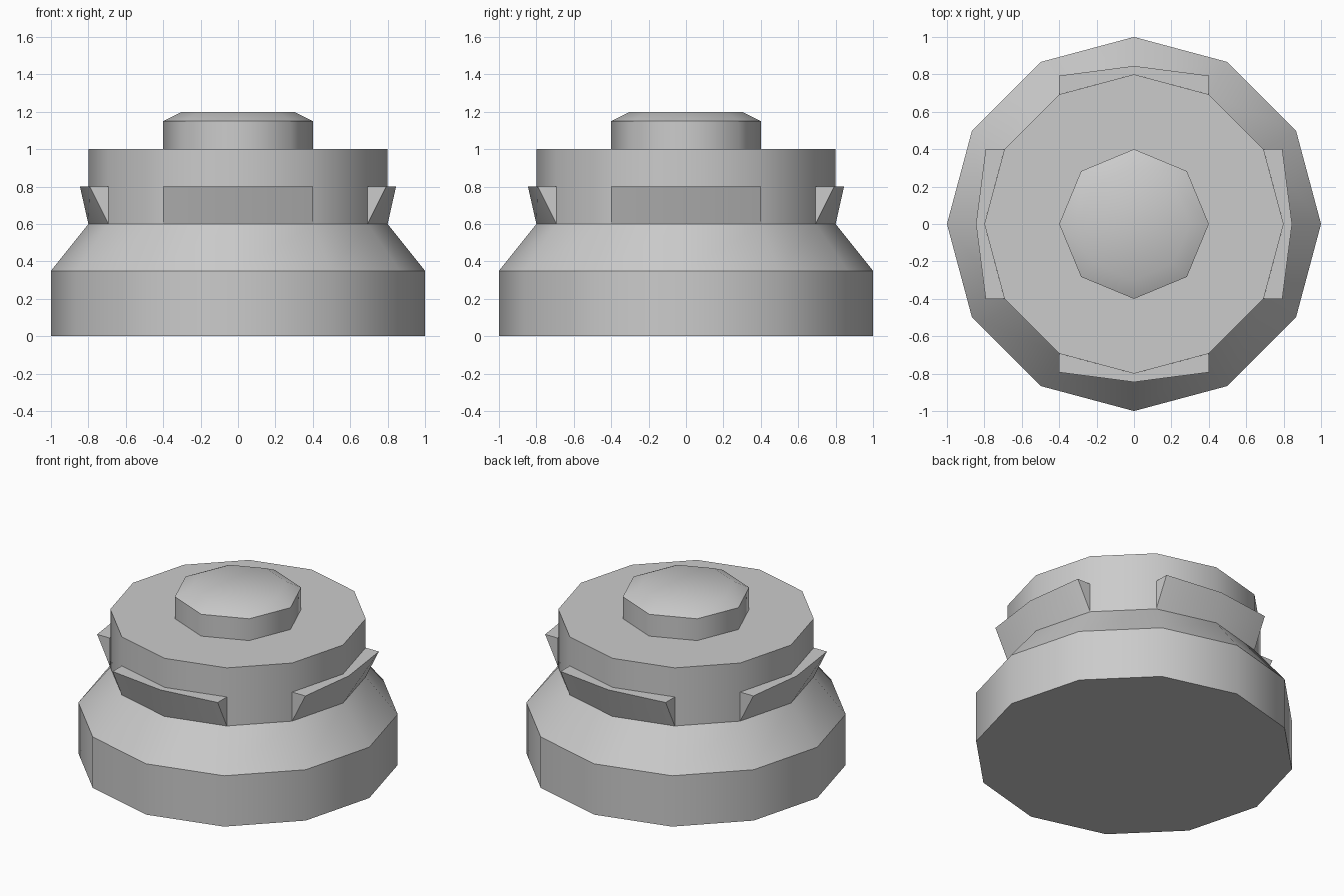
import bpy, bmesh
from math import cos, sin, tau, radians
from mathutils import Matrix

if "Cube" in bpy.data.objects:
    bpy.data.objects.remove(bpy.data.objects["Cube"])


def finish(name, bm, is_sharp):
    bmesh.ops.recalc_face_normals(bm, faces=bm.faces)
    for f in bm.faces:
        f.smooth = True
    for e in bm.edges:
        if len(e.link_faces) == 2:
            e.smooth = not is_sharp(e)
    me = bpy.data.meshes.new(name)
    bm.to_mesh(me)
    bm.free()
    ob = bpy.data.objects.new(name, me)
    bpy.context.collection.objects.link(ob)
    return ob


def turned(name, profile, sides, bottom=True):
    """Low-poly turned part; horizontal edges crisp, sides smooth."""
    bm = bmesh.new()
    rings = [[bm.verts.new((r * cos(tau * i / sides), r * sin(tau * i / sides), z))
              for i in range(sides)] for r, z in profile]
    for a, b in zip(rings, rings[1:]):
        for i in range(sides):
            j = (i + 1) % sides
            bm.faces.new((a[i], a[j], b[j], b[i]))
    bm.faces.new(rings[-1])
    if bottom:
        bm.faces.new(rings[0][::-1])

    def sharp(e):
        level = abs(e.verts[0].co.z - e.verts[1].co.z) < 1e-5
        return level and e.calc_face_angle() > radians(30)
    return finish(name, bm, sharp)


# Stepped body and button on top
turned("body", [(1, 0), (1, 0.35), (0.8, 0.6), (0.8, 1)], 12)
turned("top_button", [(0.4, 1), (0.4, 1.15), (0.3, 1.2)], 8, bottom=False)


# Four flared wedges around the neck (open where they meet the body)
def wedge(name, angle):
    bm = bmesh.new()
    xs = (-0.4, 0, 0.4)
    inner = (-0.693, -0.8, -0.693)
    outer = (-0.793, -0.845, -0.793)
    low = [bm.verts.new((x, y, 0.6)) for x, y in zip(xs, inner)]
    back = [bm.verts.new((x, y, 0.8)) for x, y in zip(xs, inner)]
    lip = [bm.verts.new((x, y, 0.8)) for x, y in zip(xs, outer)]
    for i in (0, 1):
        bm.faces.new((low[i], low[i + 1], lip[i + 1], lip[i]))
        bm.faces.new((lip[i], lip[i + 1], back[i + 1], back[i]))
    bm.faces.new((low[0], lip[0], back[0]))
    bm.faces.new((low[2], back[2], lip[2]))
    bmesh.ops.rotate(bm, verts=bm.verts, matrix=Matrix.Rotation(angle, 3, 'Z'))
    finish(name, bm, lambda e: e.calc_face_angle() > radians(50))


for k, side in enumerate(("front", "right", "back", "left")):
    wedge(side + "_wedge", k * tau / 4)
